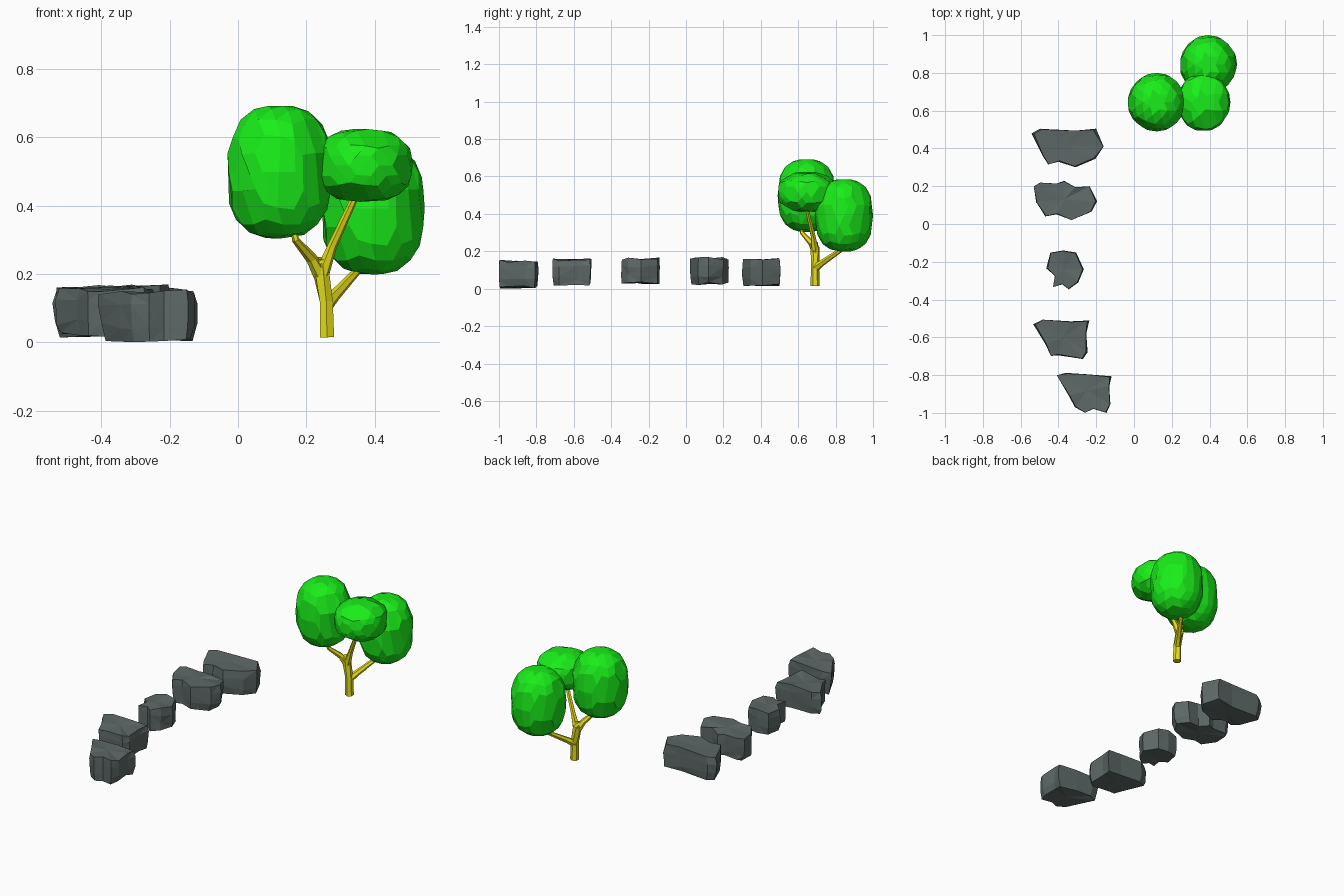
import bpy, bmesh, math, random
from mathutils import Vector

if "Cube" in bpy.data.objects:
    bpy.data.objects.remove(bpy.data.objects["Cube"])

random.seed(4)


def material(name, color):
    m = bpy.data.materials.new(name)
    m.diffuse_color = (*color, 1)
    m.use_nodes = True
    m.node_tree.nodes["Principled BSDF"].inputs["Base Color"].default_value = m.diffuse_color
    return m


LEAF = material("leaf_green", (0.01, 0.85, 0.01))
BARK = material("bark_yellow", (0.8, 0.74, 0.01))
STONE = material("stone_grey", (0.11, 0.14, 0.135))


def finish(bm, name, mat):
    bmesh.ops.recalc_face_normals(bm, faces=bm.faces)
    mesh = bpy.data.meshes.new(name)
    bm.to_mesh(mesh)
    bm.free()
    mesh.materials.append(mat)
    ob = bpy.data.objects.new(name, mesh)
    bpy.context.collection.objects.link(ob)
    return ob


def loft(bm, rings):
    """Join vertex rings with side faces and cap both ends."""
    for a, b in zip(rings, rings[1:]):
        for i in range(len(a)):
            j = (i + 1) % len(a)
            bm.faces.new((a[i], a[j], b[j], b[i]))
    bm.faces.new(rings[0][::-1])
    bm.faces.new(rings[-1])


def limb(bm, path, radii, sides=6):
    """Tapered tube along a path."""
    pts = [Vector(p) for p in path]
    rings = []
    for i, (p, r) in enumerate(zip(pts, radii)):
        d = pts[min(i + 1, len(pts) - 1)] - pts[max(i - 1, 0)]
        q = d.to_track_quat('Z', 'Y')
        rings.append([bm.verts.new(p + q @ Vector((r * math.cos(t), r * math.sin(t), 0)))
                      for t in (math.tau * k / sides for k in range(sides))])
    loft(bm, rings)


def foliage(name, center, size):
    """Faceted, slightly boxy ball: round from above, fuller in profile."""
    bm = bmesh.new()
    bmesh.ops.create_icosphere(bm, subdivisions=3, radius=1)
    for v in bm.verts:
        h = math.hypot(v.co.x, v.co.y)
        v.co /= (h ** 2.6 + abs(v.co.z) ** 2.6) ** (1 / 2.6)
        v.co = Vector(center) + Vector([c * s / 2 for c, s in zip(v.co, size)])
    # merge neighbouring triangles into larger irregular facets
    bmesh.ops.dissolve_limit(bm, angle_limit=math.radians(13),
                             verts=bm.verts, edges=bm.edges)
    finish(bm, name, LEAF)


def rock(name, outline, z0, z1):
    """Chunky stone: outline stacked in jittered rings."""
    bm = bmesh.new()
    n = len(outline)
    c = sum((Vector(p) for p in outline), Vector((0, 0))) / n
    rings = []
    for f, lo, hi in ((0.0, .84, .97), (0.3, .92, 1), (0.68, .97, 1), (1.0, .88, .99)):
        ring = []
        for p in outline:
            d = Vector(p) - c
            s = random.uniform(lo, hi)
            wob = random.uniform(-.07, .07) if 0 < f < 1 else random.uniform(0, .1) * (1 - 2 * f)
            ring.append(bm.verts.new((c.x + d.x * s, c.y + d.y * (s + 1) / 2,
                                      z0 + (z1 - z0) * (f + wob))))
        rings.append(ring)
    loft(bm, rings)
    for cap, z in zip(list(bm.faces)[-2:], (z0, z1)):
        bmesh.ops.poke(bm, faces=[cap])
    bmesh.ops.triangulate(bm, faces=bm.faces)
    finish(bm, name, STONE)


# tree crown
foliage("crown_left", (0.12, 0.645, 0.498), (0.31, 0.31, 0.39))
foliage("crown_front", (0.368, 0.645, 0.517), (0.285, 0.31, 0.215))
foliage("crown_back", (0.393, 0.845, 0.392), (0.305, 0.31, 0.388))

# trunk and its three branches
bm = bmesh.new()
limb(bm, [(.26, .69, .015), (.258, .69, .12), (.24, .69, .22), (.243, .685, .245)],
     [.024, .022, .025, .02])
limb(bm, [(.258, .69, .11), (.285, .73, .14), (.345, .825, .205), (.36, .84, .24)],
     [.022, .017, .012, .011])
limb(bm, [(.24, .69, .2), (.215, .67, .245), (.168, .62, .30), (.16, .62, .35)],
     [.022, .017, .011, .01])
limb(bm, [(.245, .69, .2), (.275, .68, .28), (.335, .65, .41), (.345, .65, .46)],
     [.022, .014, .011, .01])
finish(bm, "trunk", BARK)

# row of stones: outline seen from above, bottom and top height
rock("rock_1", [(-.545, .48), (-.5, .505), (-.31, .495), (-.2, .505), (-.155, .41),
                (-.2, .345), (-.31, .3), (-.4, .33), (-.455, .315), (-.485, .36)], .013, .165)
rock("rock_2", [(-.535, .2), (-.5, .22), (-.41, .215), (-.37, .23), (-.31, .195),
                (-.235, .2), (-.195, .12), (-.225, .065), (-.33, .02), (-.41, .05),
                (-.47, .04), (-.52, .115)], .02, .17)
rock("rock_3", [(-.445, -.15), (-.375, -.14), (-.305, -.15), (-.265, -.24),
                (-.295, -.31), (-.345, -.347), (-.38, -.32), (-.43, -.335),
                (-.42, -.275), (-.465, -.235)], .025, .167)
rock("rock_4", [(-.535, -.53), (-.485, -.505), (-.335, -.515), (-.235, -.51),
                (-.25, -.58), (-.245, -.68), (-.27, -.715), (-.405, -.695),
                (-.44, -.7), (-.47, -.635)], .015, .163)
rock("rock_5", [(-.412, -.8), (-.36, -.788), (-.245, -.795), (-.115, -.805),
                (-.13, -.86), (-.122, -.955), (-.145, -1.0), (-.215, -.98),
                (-.26, -1.0), (-.315, -.97), (-.345, -.91)], .0, .155)
